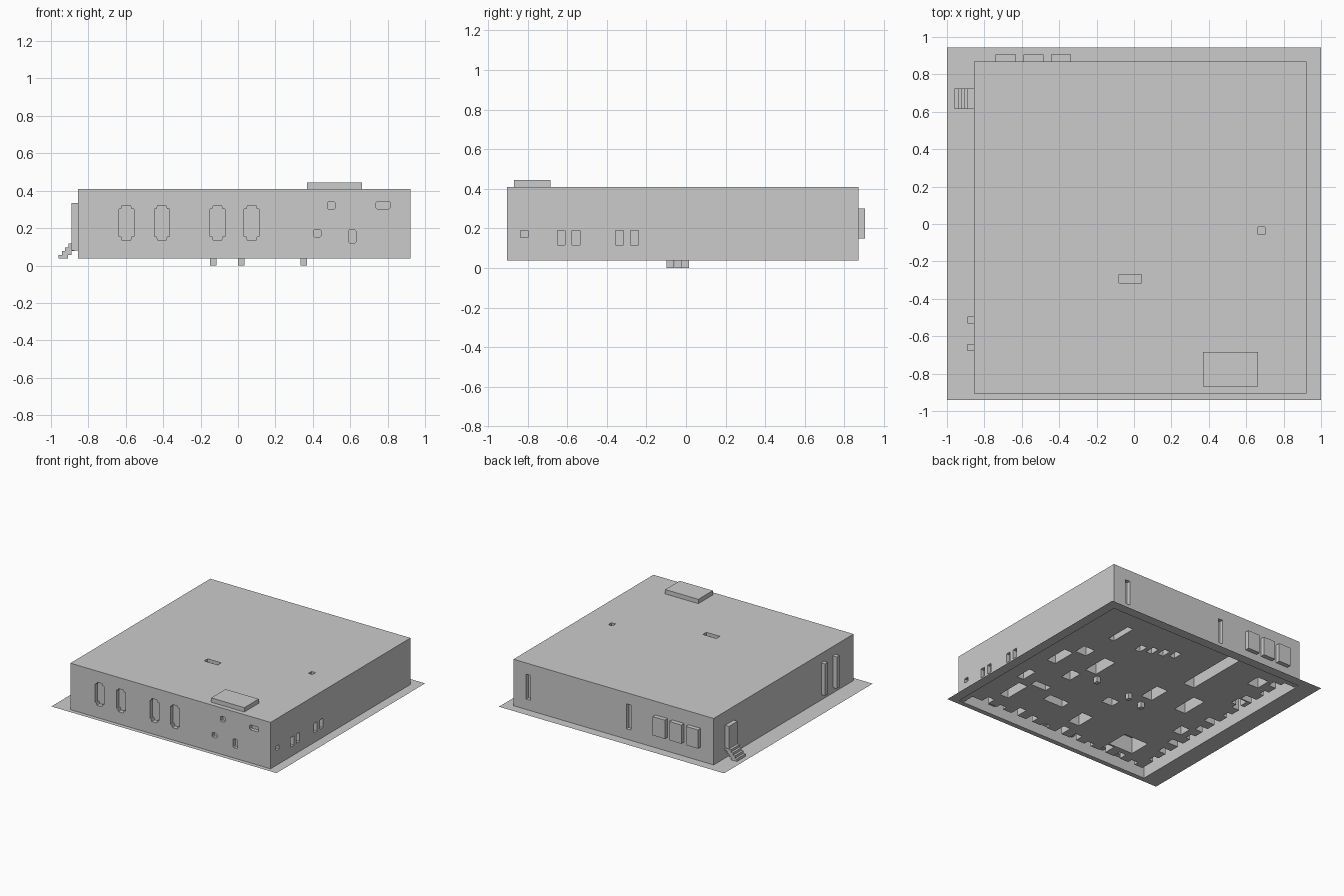
import bpy, bmesh

cube = bpy.data.objects.get("Cube")
if cube:
    bpy.data.objects.remove(cube, do_unlink=True)

grey = bpy.data.materials.new("plain grey")
grey.use_nodes = True
grey.diffuse_color = (0.6, 0.6, 0.6, 1)
grey.node_tree.nodes["Principled BSDF"].inputs["Base Color"].default_value = (0.6, 0.6, 0.6, 1)

X0, X1, Y0, Y1 = -0.855, 0.923, -0.905, 0.87   # wall faces
BASE, ROOF, FLOOR = 0.037, 0.41, 0.045


def finish(name, bm):
    bmesh.ops.recalc_face_normals(bm, faces=bm.faces)
    mesh = bpy.data.meshes.new(name)
    bm.to_mesh(mesh)
    bm.free()
    mesh.materials.append(grey)
    obj = bpy.data.objects.new(name, mesh)
    bpy.context.collection.objects.link(obj)
    return obj


def prism(name, points, push):
    """Extrude a flat outline along a vector."""
    bm = bmesh.new()
    face = bm.faces.new([bm.verts.new(p) for p in points])
    moved = bmesh.ops.extrude_face_region(bm, geom=[face])["geom"]
    bmesh.ops.translate(bm, vec=push, verts=[v for v in moved if isinstance(v, bmesh.types.BMVert)])
    return finish(name, bm)


def box(name, xs, ys, zs):
    (a, b), (c, d), (e, f) = xs, ys, zs
    return prism(name, [(a, c, e), (b, c, e), (b, d, e), (a, d, e)], (0, 0, f - e))


def pad(name, x, y, w, d, z0, z1):
    return box(name, (x - w / 2, x + w / 2), (y - d / 2, y + d / 2), (z0, z1))


def cut(target, cutters):
    """Subtract every cutter, then discard the cutters."""
    for c in cutters:
        c.hide_render = True
        mod = target.modifiers.new("cut", "BOOLEAN")
        mod.operation, mod.solver, mod.object = "DIFFERENCE", "EXACT", c
    graph = bpy.context.evaluated_depsgraph_get()
    mesh = bpy.data.meshes.new_from_object(target.evaluated_get(graph))
    target.modifiers.clear()
    target.data = mesh
    for c in cutters:
        bpy.data.objects.remove(c, do_unlink=True)


# Main block with a shallow sunk underside
block = box("main_block", (X0, X1), (Y0, Y1), (BASE, ROOF))
cutters = [box("underside", (X0 + .004, X1 - .004), (Y0 + .004, Y1 - .004), (0, FLOOR))]
niches = []   # kept solid behind each front window

# Tall front windows with stepped ends
for x in (-0.597, -0.407, -0.11, 0.073):
    half = [(.022, .135), (.028, .155), (.04, .155), (.04, .303), (.028, .303), (.022, .32)]
    outline = half + [(-u, z) for u, z in reversed(half)]
    cutters.append(prism("window", [(x + u, Y0 - .02, z) for u, z in outline], (0, .055, 0)))
    niches.append(pad("niche", x, Y0, .1, .09, .125, .35))

# Small front windows with clipped corners
for a, b, c, d in ((.478, .52, .30, .342), (.737, .815, .303, .342),
                   (.403, .445, .153, .192), (.59, .63, .12, .192)):
    k = .007
    outline = [(a + k, c), (b - k, c), (b, c + k), (b, d - k),
               (b - k, d), (a + k, d), (a, d - k), (a, c + k)]
    cutters.append(prism("window", [(u, Y0 - .02, z) for u, z in outline], (0, .05, 0)))
    niches.append(box("niche", (a - .01, b + .01), (Y0 - .05, Y0 + .04), (c - .01, d + .01)))

# Slots in the left and back walls
for y, low in ((-.817, .155), (-.63, .115), (-.555, .115), (-.335, .115), (-.26, .115)):
    cutters.append(box("slot", (X1 - .03, X1 + .02), (y - .02, y + .02), (low, .19)))
for x in (.79, -.10):
    cutters.append(box("slot", (x - .02, x + .02), (Y1 - .03, Y1 + .02), (.12, .32)))

# Roof hatches
cutters.append(box("hatch", (-.08, .04), (-.315, -.27), (ROOF - .025, ROOF + .02)))
cutters.append(box("hatch", (.663, .70), (-.055, -.015), (ROOF - .025, ROOF + .02)))

# Open gaps between the rooms and the front and right walls
front_gap = box("gap", (X0 + .004, X1 - .05), (Y0 + .004, Y0 + .10), (0, .34))
cut(front_gap, niches)
cutters += [front_gap, box("gap", (X0 + .004, X0 + .10), (Y0 + .05, Y1 - .05), (0, .33))]

# Notches that make the room edges ragged
for i in range(11):
    t = -.68 + i * .14
    long = .05 + .03 * (i % 3)
    cutters.append(box("notch", (t, t + .06), (Y0 + .09, Y0 + .09 + long), (0, .20)))
    cutters.append(box("notch", (X0 + .09, X0 + .09 + long), (t, t + .06), (0, .21)))

# Recessed rooms seen from underneath: x, y, width, depth
rooms = [(-.45, -.60, .22, .18), (-.43, .12, .10, .22), (-.12, .09, .10, .18), (.05, -.55, .10, .16),
         (.63, .60, .05, .22), (-.24, .60, .10, .52), (.76, .06, .08, .20), (.67, .24, .10, .10),
         (.70, -.54, .08, .22), (.36, -.46, .18, .08), (.44, .14, .10, .22),
         (-.60, .70, .10, .12), (.05, -.21, .10, .08), (.59, -.36, .14, .06),
         (.78, -.30, .06, .14), (.52, -.10, .08, .12), (-.62, -.20, .08, .10), (-.68, .39, .08, .08)]
for x, y, w, d in rooms:
    cutters.append(pad("room", x, y, w, d, 0, FLOOR + .13))
for i in range(4):
    cutters.append(pad("room", .38 - i * .085, .53 + i * .03, .05, .08, 0, FLOOR + .09))
cut(block, cutters)

# Thin ground sheet with an opening below the block
bm = bmesh.new()
outer = [bm.verts.new(p) for p in ((-1, -.94, BASE), (1, -.94, BASE), (1, .945, BASE), (-1, .945, BASE))]
inner = [bm.verts.new(p) for p in ((X0, Y0, BASE), (X1, Y0, BASE), (X1, Y1, BASE), (X0, Y1, BASE))]
for i in range(4):
    j = (i + 1) % 4
    bm.faces.new((outer[i], outer[j], inner[j], inner[i]))
finish("ground_sheet", bm)

# Three posts reaching the lowest point
for x, y in ((-.133, -.08), (.017, -.04), (.352, -.003)):
    pad("post", x, y, .034, .038, 0, FLOOR)

# Roof unit, back panels and right wall pilasters
box("roof_unit", (.37, .664), (-.868, -.685), (ROOF, .445))
for a, b in ((-.74, -.632), (-.592, -.485), (-.445, -.338)):
    box("back_panel", (a, b), (Y1, .905), (.15, .30))
for y in (-.513, -.66):
    box("pilaster", (-.89, X0), (y - .018, y + .018), (.08, .335))

# Door box with its flight of steps
box("door_box", (-.89, X0), (.615, .725), (.12, .30))
for i in range(4):
    x = -.96 + i * .018
    box("step", (x, x + .051), (.615, .725), (BASE + i * .02, BASE + (i + 1) * .02))
